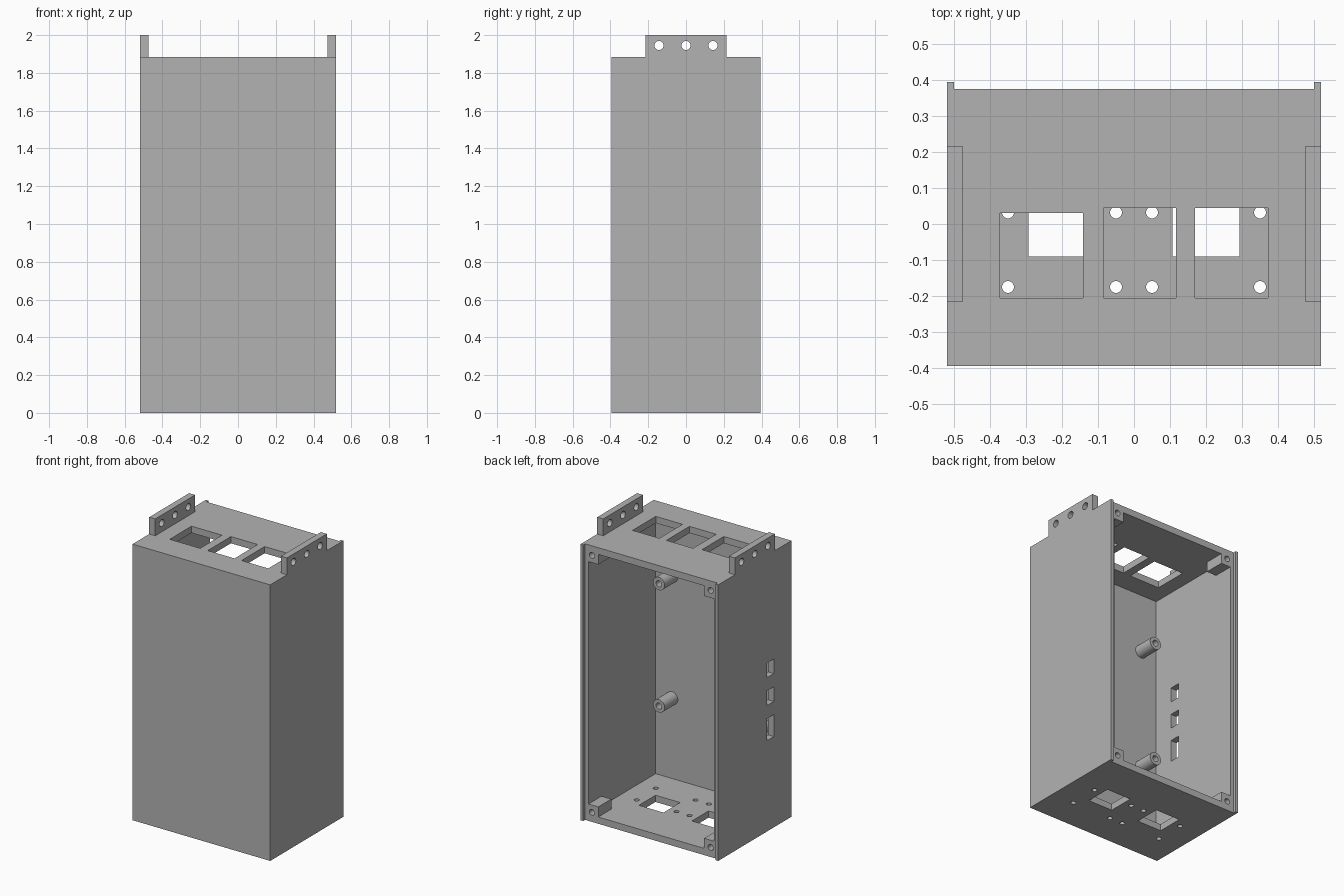
import bpy
import bmesh
import math
from mathutils import Matrix, Vector

cube = bpy.data.objects.get("Cube")
if cube:
    bpy.data.objects.remove(cube)

W, FRONT, REAR, LIP, H, T = 0.52, -0.395, 0.375, 0.395, 1.885, 0.046
IN = W - T

grey = bpy.data.materials.new("plain grey")
grey.use_nodes = True
grey.diffuse_color = (0.45, 0.45, 0.45, 1)
grey.node_tree.nodes["Principled BSDF"].inputs["Base Color"].default_value = grey.diffuse_color


def box(x, y, z):
    """Box from three (low, high) ranges."""
    def add(bm):
        size = Vector([b - a for a, b in (x, y, z)])
        mid = Vector([(a + b) / 2 for a, b in (x, y, z)])
        bmesh.ops.create_cube(bm, size=1, matrix=Matrix.Translation(mid) @ Matrix.Diagonal((*size, 1)))
    return add


def rod(axis, centre, radius, length, sides=32):
    """Cylinder along a named axis."""
    def add(bm):
        turn = {"X": Matrix.Rotation(math.pi / 2, 4, "Y"),
                "Y": Matrix.Rotation(math.pi / 2, 4, "X"),
                "Z": Matrix.Identity(4)}[axis]
        bmesh.ops.create_cone(bm, cap_ends=True, segments=sides, radius1=radius, radius2=radius,
                              depth=length, matrix=Matrix.Translation(centre) @ turn)
    return add


def build(name, *shapes):
    bm = bmesh.new()
    for shape in shapes:
        shape(bm)
    mesh = bpy.data.meshes.new(name)
    bm.to_mesh(mesh)
    bm.free()
    mesh.materials.append(grey)
    obj = bpy.data.objects.new(name, mesh)
    bpy.context.collection.objects.link(obj)
    return obj


def cut(obj, *shapes):
    """Subtract shapes that do not overlap each other."""
    cutter = build("cutter", *shapes)
    cutter.hide_render = True
    mod = obj.modifiers.new("cut", "BOOLEAN")
    mod.operation, mod.solver, mod.object = "DIFFERENCE", "EXACT", cutter
    bpy.context.view_layer.objects.active = obj
    bpy.ops.object.modifier_apply(modifier=mod.name)
    bpy.data.objects.remove(cutter)


def smooth(obj):
    bpy.ops.object.select_all(action="DESELECT")
    obj.select_set(True)
    bpy.context.view_layer.objects.active = obj
    bpy.ops.object.shade_smooth_by_angle(angle=math.radians(30))


# Enclosure shell, open at the rear, with a raised lip on each side
shell = build("enclosure_shell", box((-W, W), (FRONT, LIP), (0, H)))
cut(shell, box((-0.5, 0.5), (REAR, 1), (-1, 3)))
cut(shell, box((-IN, IN), (FRONT + T, 1), (T, H - T)))

# Three openings in the top
top = (H - 0.1, H + 0.1)
cut(shell,
    box((-0.372, -0.142), (-0.205, 0.03), top),
    box((-0.085, 0.117), (-0.205, 0.045), top),
    box((0.17, 0.372), (-0.205, 0.045), top))

# Two square sockets in the floor, each with four screw holes
floor = (-0.1, 0.1)
sockets = []
for cx in (-0.2, 0.2):
    sockets.append(box((cx - 0.093, cx + 0.093), (-0.09, 0.09), floor))
    for dx in (-0.15, 0.15):
        for y in (-0.175, 0.032):
            sockets.append(rod("Z", (cx + dx, y, 0), 0.0165, 0.2))
cut(shell, *sockets)

# Three slots in one side wall
cut(shell, *[box((-0.6, -0.42), (-0.205, -0.13), (z - h / 2, z + h / 2))
             for z, h in ((1.1, 0.1), (0.91, 0.1), (0.695, 0.15))])
smooth(shell)

for side, s in (("left", 1), ("right", -1)):
    # Mounting tab with three holes
    tab = build(side + "_mounting_tab",
                box(sorted((s * 0.475, s * W)), (-0.215, 0.215), (H, 2)))
    cut(tab, *[rod("X", (s * 0.5, y, 1.945), 0.024, 0.2) for y in (-0.143, 0, 0.143)])
    smooth(tab)

    for level, up in (("lower", 0), ("upper", 1)):
        # Screw block in the rear corner
        z0, z1, zh = T, 0.115, 0.065
        if up:
            z0, z1, zh = H - z1, H - z0, H - zh
        block = build(f"{level}_{side}_screw_block",
                      box(sorted((s * 0.4, s * IN)), (REAR - 0.14, REAR), (z0, z1)))
        cut(block, rod("Y", (s * 0.448, REAR, zh), 0.02, 0.2))
        smooth(block)

        # Hollow standoff on the inside of the front wall
        z = 1.43 if up else 0.595
        base, tip = FRONT + T, -0.207
        post = build(f"{level}_{side}_standoff",
                     rod("Y", (s * 0.35, (base + tip) / 2, z), 0.044, tip - base))
        cut(post, rod("Y", (s * 0.35, tip, z), 0.021, 0.22))
        smooth(post)
